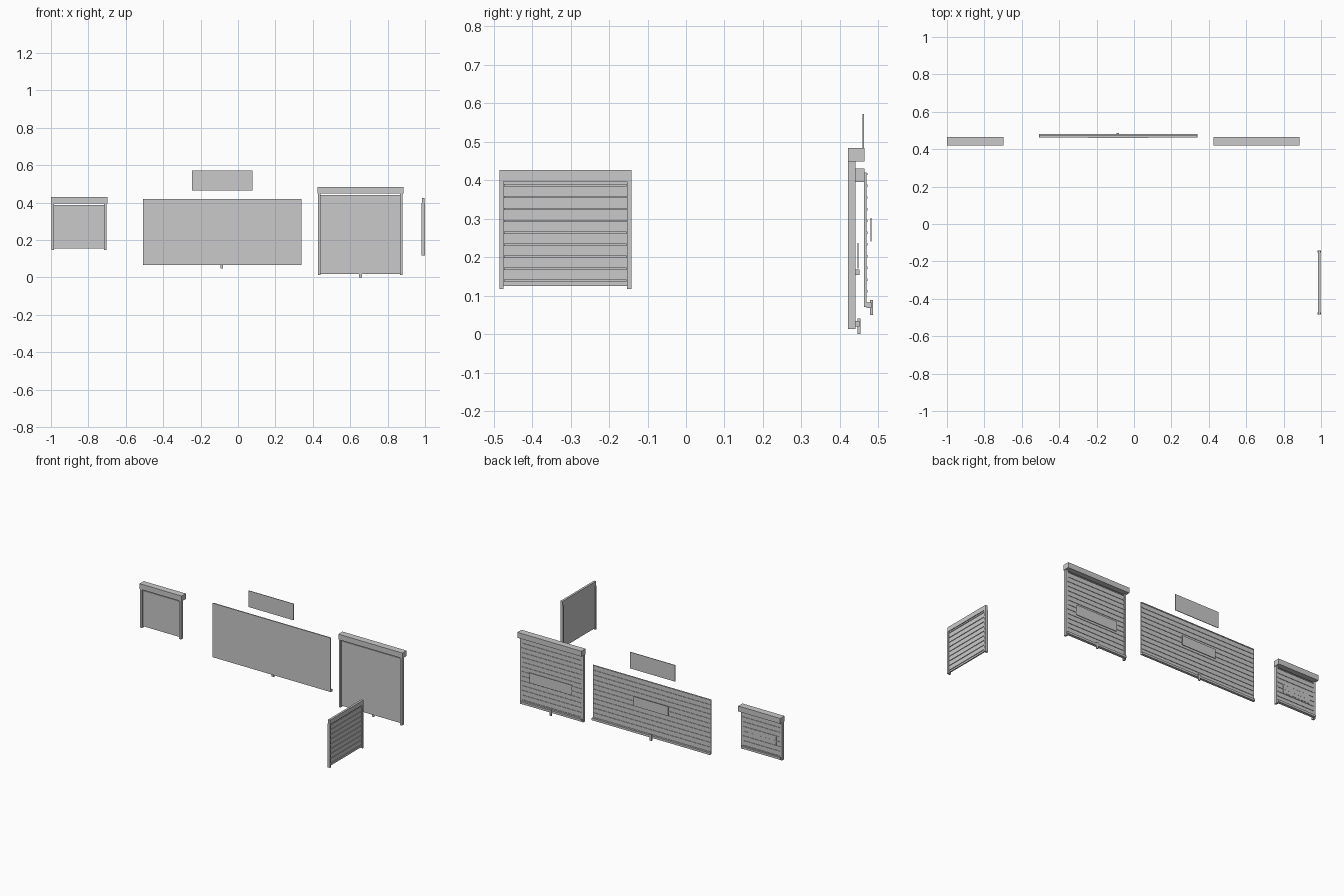
import bpy
import bmesh

if "Cube" in bpy.data.objects:
    bpy.data.objects.remove(bpy.data.objects["Cube"])

grey = bpy.data.materials.new("shutter grey")
grey.diffuse_color = (0.59, 0.59, 0.59, 1)
grey.use_nodes = True
grey.node_tree.nodes["Principled BSDF"].inputs["Base Color"].default_value = grey.diffuse_color


def boxes(name, items):
    """One object from boxes given as (x0, x1, y0, y1, z0, z1)."""
    bm = bmesh.new()
    for x0, x1, y0, y1, z0, z1 in items:
        for v in bmesh.ops.create_cube(bm, size=1)["verts"]:
            v.co = (x0 + (v.co.x + 0.5) * (x1 - x0),
                    y0 + (v.co.y + 0.5) * (y1 - y0),
                    z0 + (v.co.z + 0.5) * (z1 - z0))
    mesh = bpy.data.meshes.new(name)
    bm.to_mesh(mesh)
    bm.free()
    mesh.materials.append(grey)
    ob = bpy.data.objects.new(name, mesh)
    bpy.context.collection.objects.link(ob)
    return ob


def ridges(z0, z1, step):
    """Heights of the slat joints, counted down from the top."""
    n = int((z1 - z0 - 0.012) / step)
    return [z1 - 0.004 - i * step for i in range(n + 1)]


def curtain(name, x0, x1, y0, y1, z0, z1, step=0.0305):
    boxes(name + "_curtain", [(x0, x1, y0, y1, z0, z1)])
    boxes(name + "_slat_joints",
          [(x0 + 0.003, x1 - 0.003, y1 - 0.002, y1 + 0.003, z - 0.003, z + 0.003)
           for z in ridges(z0, z1, step)])
    # bottom bar on the slatted side
    boxes(name + "_bottom_bar", [(x0, x1, y1, y1 + 0.013, z0 - 0.002, z0 + 0.012)])


def lever(name, x, y, z):
    boxes(name + "_lever", [(x - 0.007, x + 0.007, y, y + 0.008, z, z + 0.04)])


def housed_shutter(name, x0, x1, z0, z1):
    """Shutter with a housing box on top and two side rails."""
    boxes(name + "_housing", [(x0, x1, 0.421, 0.464, z1 - 0.035, z1)])
    boxes(name + "_rails", [(a, a + 0.013, 0.421, 0.44, z0, z1 - 0.035)
                            for a in (x0 + 0.004, x1 - 0.017)])
    curtain(name, x0 + 0.01, x1 - 0.01, 0.430, 0.438, z0 + 0.009, z1 - 0.043)


# small and large shutters with housings
housed_shutter("small_shutter", -1.0, -0.699, 0.147, 0.430)
boxes("small_shutter_plate", [(-0.955, -0.755, 0.437, 0.4405, 0.235, 0.295)])
housed_shutter("large_shutter", 0.424, 0.884, 0.013, 0.484)
boxes("large_shutter_plate", [(0.505, 0.808, 0.445, 0.448, 0.17, 0.236)])
lever("large_shutter", 0.655, 0.446, 0.0)

# wide shutter without housing
curtain("wide_shutter", -0.508, 0.339, 0.463, 0.469, 0.07, 0.420)
boxes("wide_shutter_plate", [(-0.21, 0.04, 0.479, 0.482, 0.24, 0.302)])
lever("wide_shutter", -0.086, 0.478, 0.049)

# loose sign above the wide shutter
boxes("loose_sign", [(-0.246, 0.077, 0.459, 0.463, 0.466, 0.572)])

# side shutter with slats facing +x
boxes("side_shutter_rails", [(0.98, 1.0, a, a + 0.011, 0.117, 0.397)
                             for a in (-0.485, -0.153)])
boxes("side_shutter_header", [(0.984, 0.998, -0.485, -0.142, 0.396, 0.426)])
boxes("side_shutter_curtain", [(0.985, 0.993, -0.476, -0.151, 0.125, 0.397)])
boxes("side_shutter_slat_joints",
      [(0.991, 0.997, -0.473, -0.154, z - 0.003, z + 0.003)
       for z in ridges(0.126, 0.391, 0.031)])
